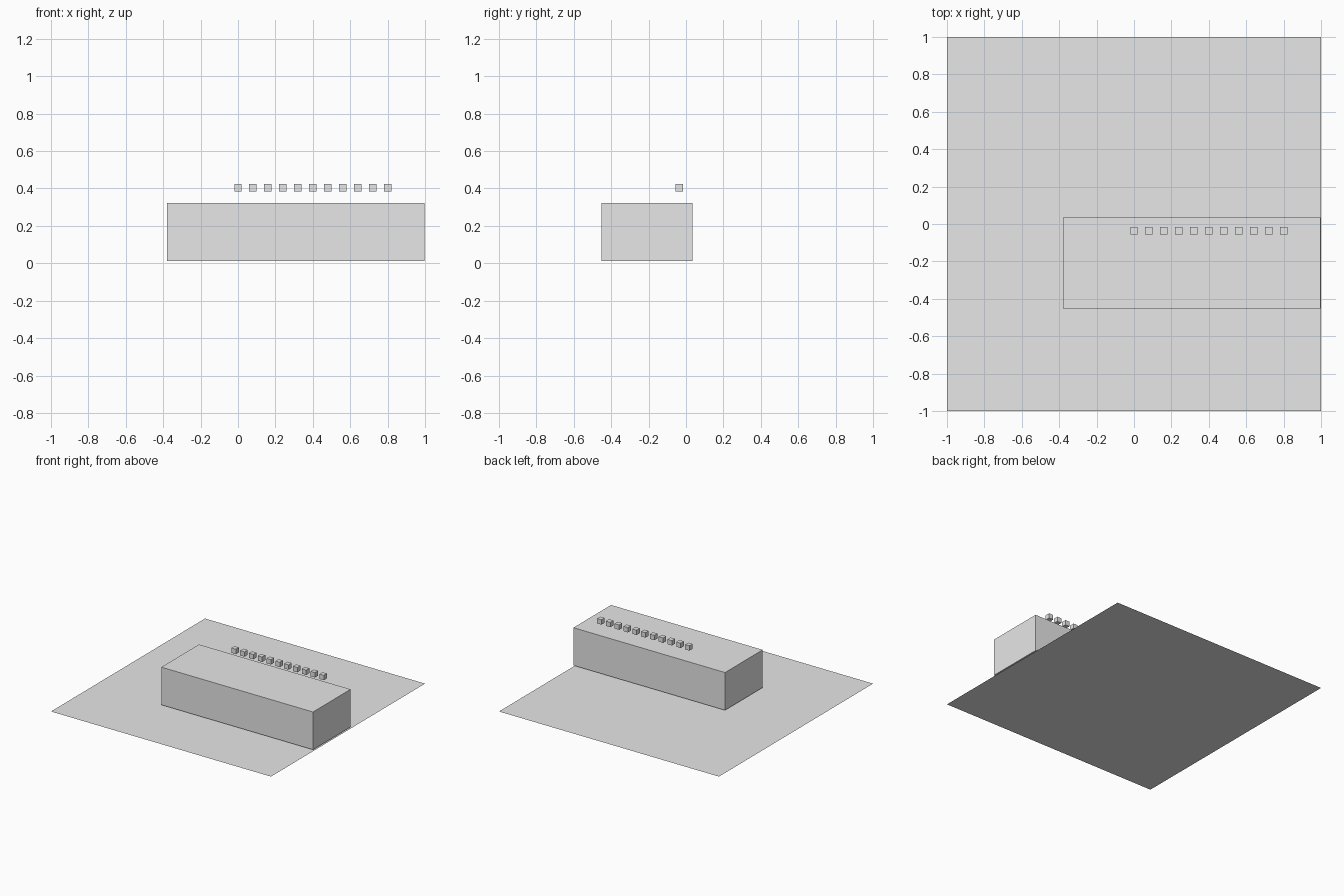
import bpy

cube = bpy.data.objects.get("Cube")
if cube:
    bpy.data.objects.remove(cube, do_unlink=True)

# Single grey material
grey = bpy.data.materials.new("light grey")
grey.use_nodes = True
COLOUR = (0.8, 0.8, 0.8, 1.0)
grey.diffuse_color = COLOUR
grey.node_tree.nodes["Principled BSDF"].inputs["Base Color"].default_value = COLOUR


def finish(name):
    obj = bpy.context.object
    obj.name = name
    obj.data.name = name
    obj.data.materials.append(grey)
    return obj


def box(name, low, high):
    """Axis-aligned box between two corners."""
    centre = [(a + b) / 2 for a, b in zip(low, high)]
    bpy.ops.mesh.primitive_cube_add(size=1, location=centre)
    obj = finish(name)
    obj.scale = [b - a for a, b in zip(low, high)]
    return obj


# Thin square ground sheet
bpy.ops.mesh.primitive_plane_add(size=2, location=(0, 0, 0))
finish("ground_sheet")

# Long block, just clear of the sheet
box("long_block", (-0.38, -0.452, 0.011), (0.998, 0.036, 0.321))

# Row of small cubes floating above the block
COUNT, STEP, HALF = 11, 0.08, 0.02
CY, CZ = -0.037, 0.404
for i in range(COUNT):
    x = i * STEP
    box(f"small_cube_{i + 1}",
        (x - HALF, CY - HALF, CZ - HALF),
        (x + HALF, CY + HALF, CZ + HALF))
